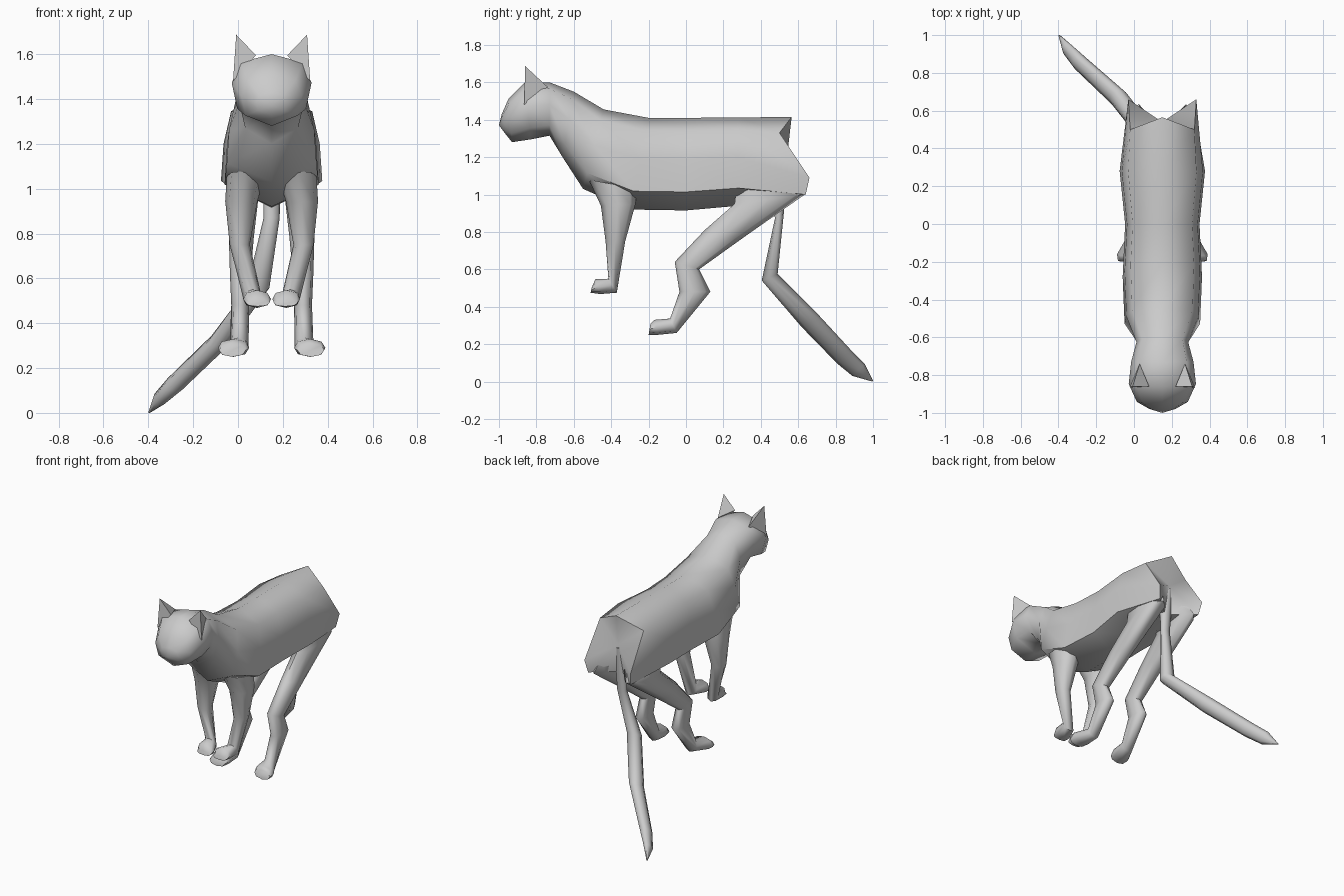
import bpy, bmesh, math

if "Cube" in bpy.data.objects:
    bpy.data.objects.remove(bpy.data.objects["Cube"])

CX = 0.15  # body axis offset

fur = bpy.data.materials.new("grey_fur")
fur.diffuse_color = (0.6, 0.6, 0.6, 1)
fur.use_nodes = True
fur.node_tree.nodes["Principled BSDF"].inputs["Base Color"].default_value = fur.diffuse_color

# half cross-sections: (width factor, position from top/front to bottom/back)
HEAD = [(0, 0), (0.78, 0.12), (1, 0.42), (0.86, 0.8), (0, 1)]
TORSO = [(0, 0), (0.8, 0.14), (0.95, 0.45), (1, 0.8), (0, 1)]
ROUND = [(0, 0), (0.75, 0.15), (1, 0.5), (0.75, 0.85), (0, 1)]


def mirror_half(half):
    """Close a half ring of (x, y, z) around x = 0."""
    return half + [(-x, y, z) for x, y, z in reversed(half[1:-1])]


def ring(profile, top, bottom, w):
    return mirror_half([(f * w, top[0] + (bottom[0] - top[0]) * t,
                         top[1] + (bottom[1] - top[1]) * t) for f, t in profile])


def finish(name, bm):
    bmesh.ops.recalc_face_normals(bm, faces=bm.faces[:])
    me = bpy.data.meshes.new(name)
    bm.to_mesh(me)
    bm.free()
    me.materials.append(fur)
    ob = bpy.data.objects.new(name, me)
    bpy.context.collection.objects.link(ob)
    bpy.ops.object.select_all(action='DESELECT')
    ob.select_set(True)
    bpy.context.view_layer.objects.active = ob
    bpy.ops.object.shade_smooth_by_angle(angle=math.radians(62))
    return ob


def loft(name, rings, start=None, end=None):
    """Skin rings of equal size; close ends flat or with a fan to a point."""
    bm = bmesh.new()
    vr = [[bm.verts.new(p) for p in r] for r in rings]
    n = len(vr[0])
    for a, b in zip(vr, vr[1:]):
        for i in range(n):
            j = (i + 1) % n
            bm.faces.new((a[i], a[j], b[j], b[i]))
    for r, tip in ((vr[0], start), (vr[-1], end)):
        if tip:
            c = bm.verts.new(tip)
            for i in range(n):
                bm.faces.new((r[i], r[(i + 1) % n], c))
        else:
            bm.faces.new(r)
    return finish(name, bm)


def limb(name, sections, side):
    """Tube from (x, front, back, half width) sections on one side."""
    rings = [[(CX + side * x + p[0], p[1], p[2]) for p in ring(ROUND, f, b, w)]
             for x, f, b, w in sections]
    loft(name, rings)


# head, neck and torso
body = [ring(p, t, b, w) for p, t, b, w in [
    (HEAD, (-0.985, 1.43), (-0.97, 1.33), 0.07),
    (HEAD, (-0.95, 1.51), (-0.93, 1.28), 0.135),
    (HEAD, (-0.86, 1.60), (-0.83, 1.295), 0.178),
    (HEAD, (-0.73, 1.60), (-0.73, 1.315), 0.165),
    (HEAD, (-0.60, 1.55), (-0.66, 1.20), 0.137),
    (TORSO, (-0.44, 1.455), (-0.55, 1.03), 0.20),
    (TORSO, (-0.20, 1.41), (-0.30, 0.92), 0.21),
    (TORSO, (0.00, 1.41), (0.00, 0.915), 0.197),
    (TORSO, (0.28, 1.412), (0.28, 0.94), 0.226)]]
# angular rump with a hollow at the tail root
body.append(mirror_half([(0, 0.565, 1.415), (0.17, 0.50, 1.33), (0.18, 0.66, 1.09),
                         (0.165, 0.64, 1.0), (0, 0.50, 1.0)]))
body = [[(x + CX, y, z) for x, y, z in r] for r in body]
loft("body", body, start=(CX, -1.0, 1.37), end=(CX, 0.54, 1.2))

FRONT_LEG = [
    (0.115, (-0.52, 1.08), (-0.26, 1.03), 0.085),
    (0.135, (-0.455, 0.94), (-0.27, 0.95), 0.072),
    (0.142, (-0.43, 0.75), (-0.325, 0.75), 0.045),
    (0.085, (-0.415, 0.55), (-0.37, 0.475), 0.042),
    (0.065, (-0.485, 0.547), (-0.46, 0.468), 0.062),
    (0.062, (-0.505, 0.50), (-0.51, 0.475), 0.05)]
HIND_LEG = [
    (0.10, (0.28, 1.14), (0.58, 1.10), 0.08),
    (0.125, (0.26, 0.95), (0.635, 1.0), 0.068),
    (0.135, (0.10, 0.81), (0.30, 0.765), 0.056),
    (0.14, (-0.06, 0.64), (0.07, 0.60), 0.046),
    (0.14, (-0.035, 0.48), (0.13, 0.48), 0.04),
    (0.145, (-0.085, 0.337), (-0.05, 0.26), 0.042),
    (0.17, (-0.17, 0.33), (-0.15, 0.25), 0.07),
    (0.175, (-0.19, 0.31), (-0.20, 0.25), 0.06)]

for side, label in ((1, "right"), (-1, "left")):
    limb(label + "_front_leg", FRONT_LEG, side)
    limb(label + "_hind_leg", HIND_LEG, side)
    # ear: a small pyramid
    bm = bmesh.new()
    o, i, b, t = [bm.verts.new((CX + side * x, y, z)) for x, y, z in [
        (0.172, -0.865, 1.48), (0.07, -0.86, 1.595),
        (0.12, -0.74, 1.575), (0.158, -0.86, 1.687)]]
    for f in ((o, i, t), (i, b, t), (b, o, t), (o, b, i)):
        bm.faces.new(f)
    finish(label + "_ear", bm)

# tail hanging down, then kinked back and to the left
limb("tail", [
    (0.0, (0.46, 1.18), (0.55, 1.18), 0.04),
    (0.0, (0.475, 0.87), (0.52, 0.87), 0.036),
    (-0.06, (0.405, 0.54), (0.49, 0.575), 0.05),
    (-0.23, (0.62, 0.29), (0.71, 0.355), 0.05),
    (-0.43, (0.81, 0.095), (0.885, 0.165), 0.045),
    (-0.50, (0.89, 0.03), (0.955, 0.095), 0.03),
    (-0.545, (0.997, 0.0), (1.0, 0.005), 0.005)], 1)
